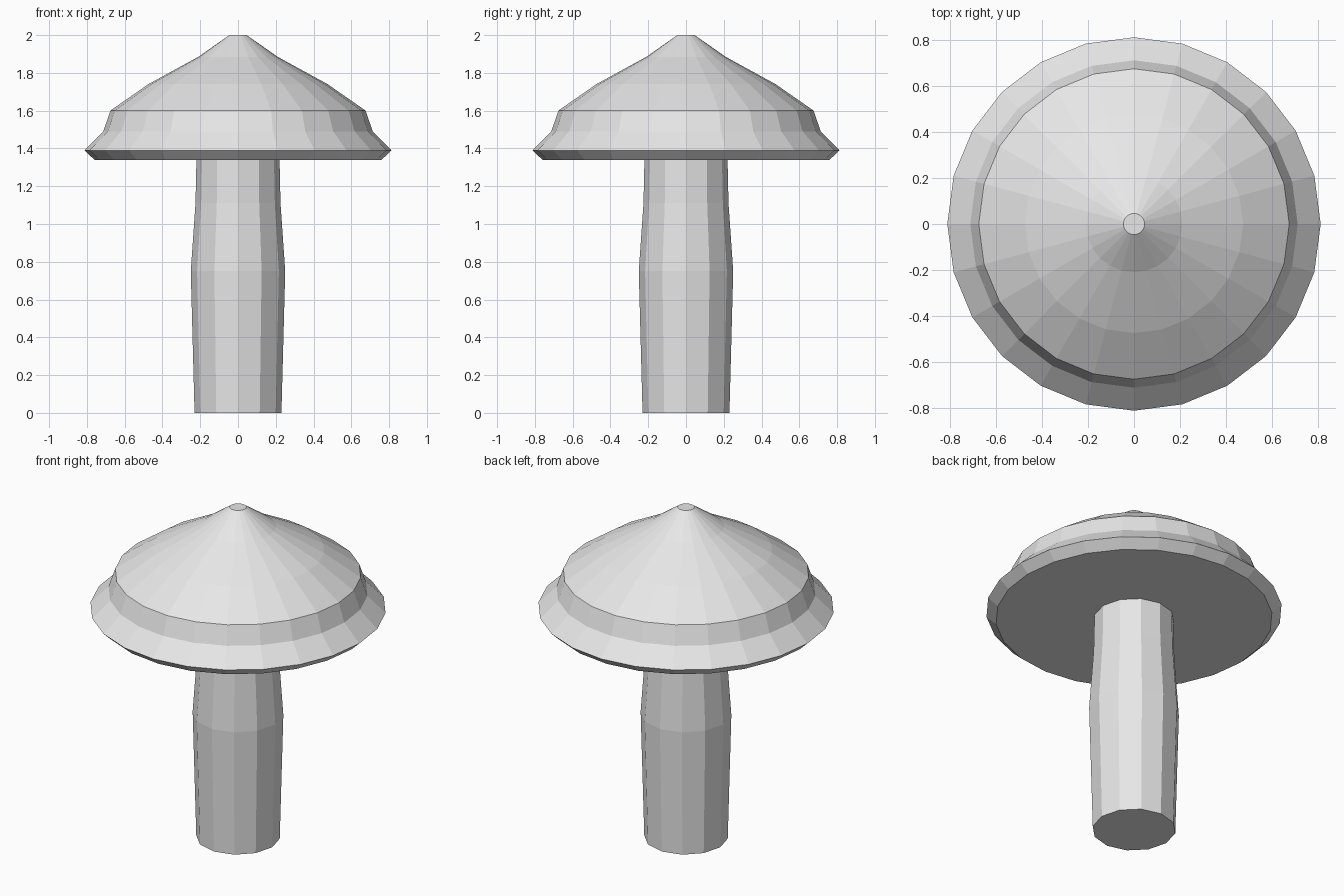
import bpy
import bmesh
from math import cos, sin, tau

default_cube = bpy.data.objects.get("Cube")
if default_cube:
    bpy.data.objects.remove(default_cube, do_unlink=True)

# Single flat colour
grey = bpy.data.materials.new("light_grey")
grey.use_nodes = True
colour = (0.8, 0.8, 0.8, 1.0)
grey.diffuse_color = colour
grey.node_tree.nodes["Principled BSDF"].inputs["Base Color"].default_value = colour


def lathe(name, profile, sides):
    """Turn a (radius, height) profile, bottom to top, into a closed faceted solid."""
    bm = bmesh.new()
    rings = [
        [bm.verts.new((r * cos(tau * i / sides), r * sin(tau * i / sides), z))
         for i in range(sides)]
        for r, z in profile
    ]
    for low, high in zip(rings, rings[1:]):
        for i in range(sides):
            j = (i + 1) % sides
            bm.faces.new((low[i], low[j], high[j], high[i]))
    bm.faces.new(rings[0][::-1])
    bm.faces.new(rings[-1])
    bmesh.ops.recalc_face_normals(bm, faces=bm.faces)
    mesh = bpy.data.meshes.new(name)
    bm.to_mesh(mesh)
    bm.free()
    mesh.materials.append(grey)
    obj = bpy.data.objects.new(name, mesh)
    bpy.context.collection.objects.link(obj)
    return obj


# Stem with a slight bulge in the middle
lathe("stem", [(0.23, 0), (0.25, 0.75), (0.225, 1.11), (0.22, 1.34)], 12)

# Flared rim and pointed crown with a small flat tip
lathe("cap", [(0.76, 1.34), (0.813, 1.39), (0.713, 1.49), (0.676, 1.6),
              (0.475, 1.74), (0.21, 1.885), (0.046, 2)], 24)
